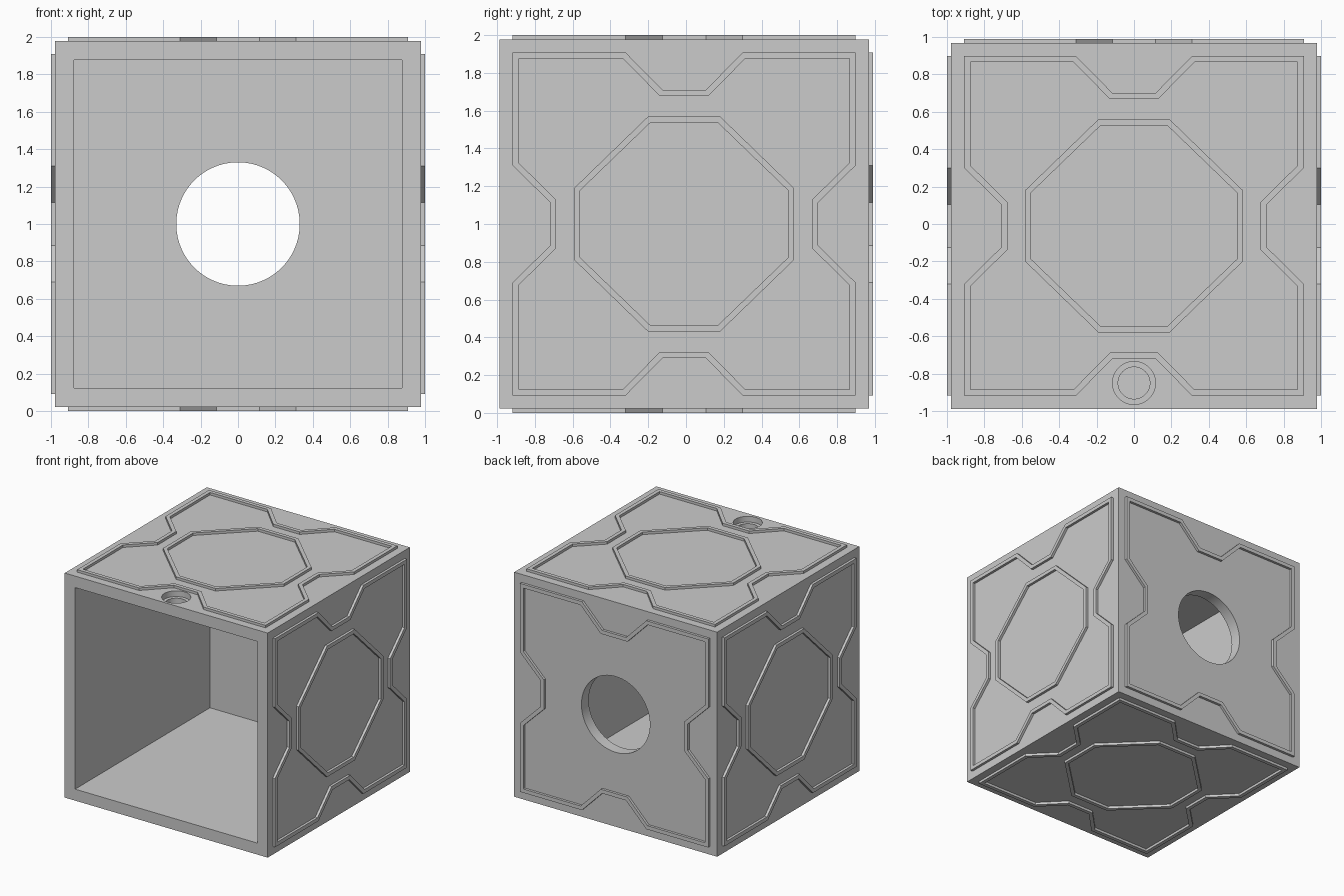
import bpy, bmesh, math
from mathutils import Matrix, Vector

if "Cube" in bpy.data.objects:
    bpy.data.objects.remove(bpy.data.objects["Cube"])

HALF = 0.978                      # half the side of the cube body
CENTRE = Vector((0, -0.01, 1.0))
WALL = 0.1
RAISE = 0.022                     # height of the raised trim

grey = bpy.data.materials.new("light grey")
grey.diffuse_color = (0.6, 0.6, 0.6, 1)
grey.use_nodes = True
grey.node_tree.nodes["Principled BSDF"].inputs["Base Color"].default_value = grey.diffuse_color


def cube(name, size, location):
    bpy.ops.mesh.primitive_cube_add(size=1, location=location)
    ob = bpy.context.object
    ob.name = name
    ob.scale = size
    bpy.ops.object.transform_apply(location=False, rotation=False, scale=True)
    return ob


def cylinder(name, radius, depth, location, rotation=(0, 0, 0)):
    bpy.ops.mesh.primitive_cylinder_add(vertices=96, radius=radius, depth=depth,
                                        location=location, rotation=rotation)
    bpy.context.object.name = name
    return bpy.context.object


def cut(target, cutter):
    cutter.hide_render = True
    mod = target.modifiers.new("cut", 'BOOLEAN')
    mod.operation, mod.object, mod.solver = 'DIFFERENCE', cutter, 'EXACT'
    bpy.context.view_layer.objects.active = target
    bpy.ops.object.modifier_apply(modifier=mod.name)
    bpy.data.objects.remove(cutter, do_unlink=True)


def mirrored(corner):
    """Turn the points of one quadrant (from +u to +v) into a full closed outline."""
    half = corner + [(-u, v) for u, v in reversed(corner)]
    return half + [(-u, -v) for u, v in half]


def trim(name, outer, inner, frame):
    """Raised flat band between two outlines, standing on a face of the cube."""
    bm = bmesh.new()
    rings = [[bm.verts.new((u, v, z)) for u, v in line]
             for line, z in ((outer, 0), (outer, RAISE), (inner, RAISE), (inner, 0))]
    n = len(outer)
    for a, b in zip(rings, rings[1:]):
        for i in range(n):
            j = (i + 1) % n
            bm.faces.new((a[i], a[j], b[j], b[i]))
    bm.normal_update()
    mesh = bpy.data.meshes.new(name)
    bm.to_mesh(mesh)
    bm.free()
    ob = bpy.data.objects.new(name, mesh)
    bpy.context.collection.objects.link(ob)
    ob.matrix_world = frame
    mesh.materials.append(grey)


# Hollow cube, open at the front
body = cube("cube_shell", (2 * HALF,) * 3, CENTRE)
inside = 2 * (HALF - WALL)
cut(body, cube("opening", (inside, 2 * HALF, inside), CENTRE - Vector((0, WALL, 0))))

# Round hole through the back wall
cut(body, cylinder("back_hole", 0.33, 0.4, CENTRE + Vector((0, HALF, 0)), (math.pi / 2, 0, 0)))

# Stepped hole near the front of the top wall
top = CENTRE.z + HALF
cut(body, cylinder("top_recess", 0.115, 0.1, (0, -0.85, top)))
cut(body, cylinder("top_hole", 0.085, 0.4, (0, -0.85, top)))
body.data.materials.clear()
body.data.materials.append(grey)
bpy.ops.object.select_all(action='DESELECT')
body.select_set(True)
bpy.context.view_layer.objects.active = body
bpy.ops.object.shade_smooth_by_angle(angle=math.radians(30))

# Outlines of the trim: notched border and central octagon
border_out = mirrored([(0.71, 0.115), (0.908, 0.31), (0.908, 0.908), (0.31, 0.908), (0.115, 0.71)])
border_in = mirrored([(0.677, 0.128), (0.875, 0.323), (0.875, 0.875), (0.323, 0.875), (0.128, 0.677)])
octagon_out = mirrored([(0.582, 0.19), (0.19, 0.57)])
octagon_in = mirrored([(0.55, 0.178), (0.178, 0.537)])

# Trim on every closed face: horizontal axis, vertical axis, outward normal
X, Y, Z = Vector((1, 0, 0)), Vector((0, 1, 0)), Vector((0, 0, 1))
for side, u, v, n in (("right", Y, Z, X), ("left", -Y, Z, -X), ("top", X, Y, Z),
                      ("bottom", X, -Y, -Z), ("back", -X, Z, Y)):
    frame = Matrix.Translation(CENTRE + n * HALF) @ Matrix((u, v, n)).transposed().to_4x4()
    trim(side + "_border", border_out, border_in, frame)
    if side != "back":
        trim(side + "_octagon", octagon_out, octagon_in, frame)
